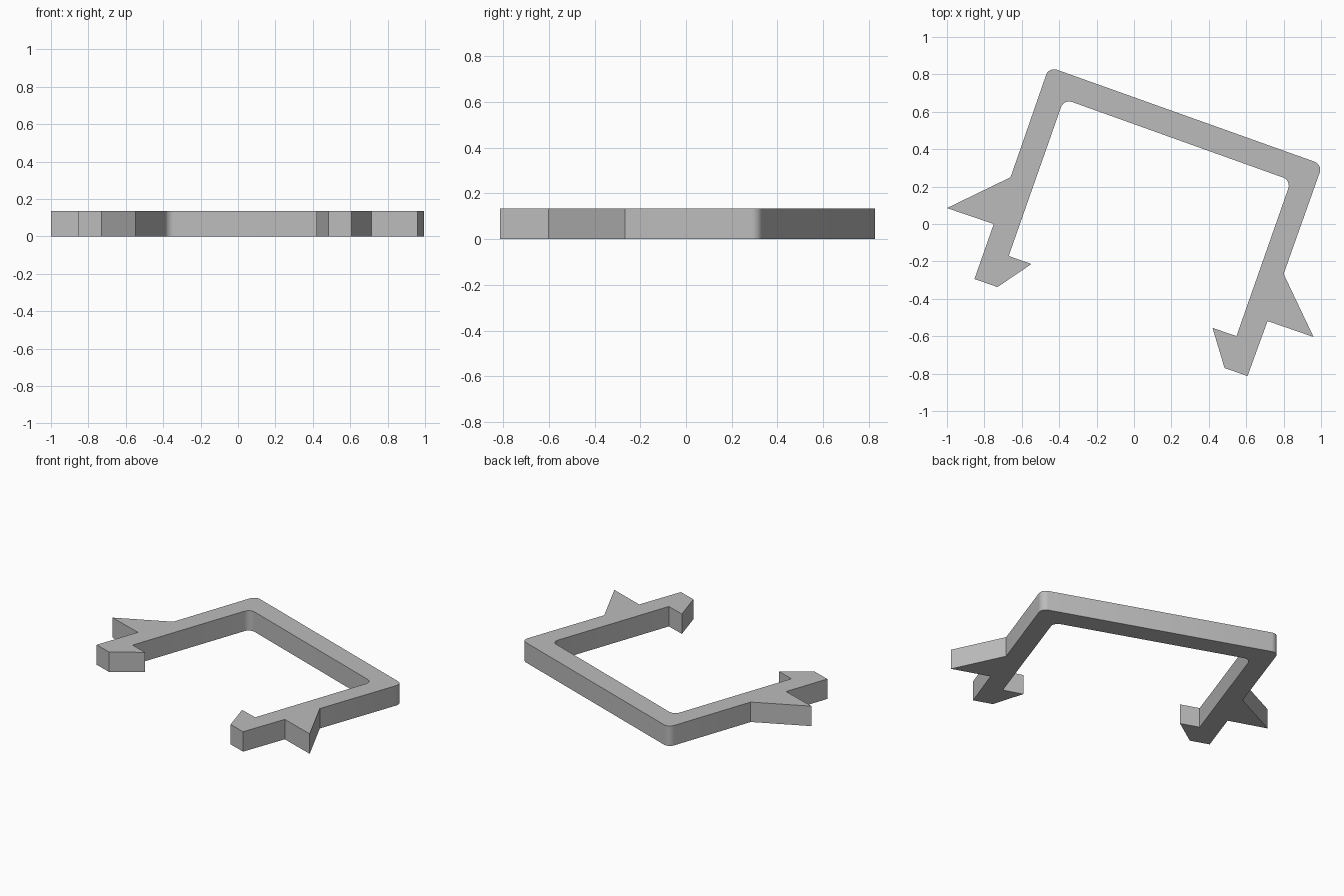
import bpy
import bmesh
import math
from mathutils import Vector

HEIGHT = 0.135
RADIUS = 0.045

cube = bpy.data.objects.get("Cube")
if cube:
    bpy.data.objects.remove(cube, do_unlink=True)

# Plain grey plastic
grey = bpy.data.materials.new("plain grey")
grey.use_nodes = True
colour = (0.5, 0.5, 0.5, 1)
grey.diffuse_color = colour
grey.node_tree.nodes["Principled BSDF"].inputs["Base Color"].default_value = colour

# Outline of the clip, split into its functional parts
outer_corners = [(-0.455, 0.84), (1.008, 0.318)]
right_fin = [(0.80, -0.267), (0.96, -0.604), (0.714, -0.519)]
right_hook = [(0.607, -0.813), (0.484, -0.77), (0.42, -0.556), (0.548, -0.599)]
inner_corners = [(0.84, 0.233), (-0.375, 0.668)]
left_hook = [(-0.67, -0.171), (-0.548, -0.214), (-0.73, -0.337), (-0.853, -0.294)]
left_fin = [(-0.75, 0), (-1, 0.085), (-0.66, 0.25)]
outline = outer_corners + right_fin + right_hook + inner_corners + left_hook + left_fin
rounded = outer_corners + inner_corners


def is_rounded_edge(edge):
    """True for the upright edges at the four frame corners."""
    a, b = (v.co for v in edge.verts)
    return (a - b).xy.length < 1e-4 and any((a.xy - Vector(p)).length < 1e-4 for p in rounded)


# Extrude the profile and round the frame corners
bm = bmesh.new()
base = bm.faces.new([bm.verts.new((x, y, 0)) for x, y in outline])
extruded = bmesh.ops.extrude_face_region(bm, geom=[base], use_keep_orig=True)
top_verts = [g for g in extruded["geom"] if isinstance(g, bmesh.types.BMVert)]
bmesh.ops.translate(bm, verts=top_verts, vec=(0, 0, HEIGHT))
bmesh.ops.bevel(bm, geom=[e for e in bm.edges if is_rounded_edge(e)],
                offset=RADIUS, segments=6, profile=0.5, affect='EDGES')
bmesh.ops.recalc_face_normals(bm, faces=bm.faces)

mesh = bpy.data.meshes.new("clip_frame")
bm.to_mesh(mesh)
bm.free()
mesh.materials.append(grey)
clip = bpy.data.objects.new("clip_frame", mesh)
bpy.context.collection.objects.link(clip)

# Smooth rounded corners, sharp rims
bpy.ops.object.select_all(action='DESELECT')
clip.select_set(True)
bpy.context.view_layer.objects.active = clip
bpy.ops.object.shade_smooth_by_angle(angle=math.radians(30))
